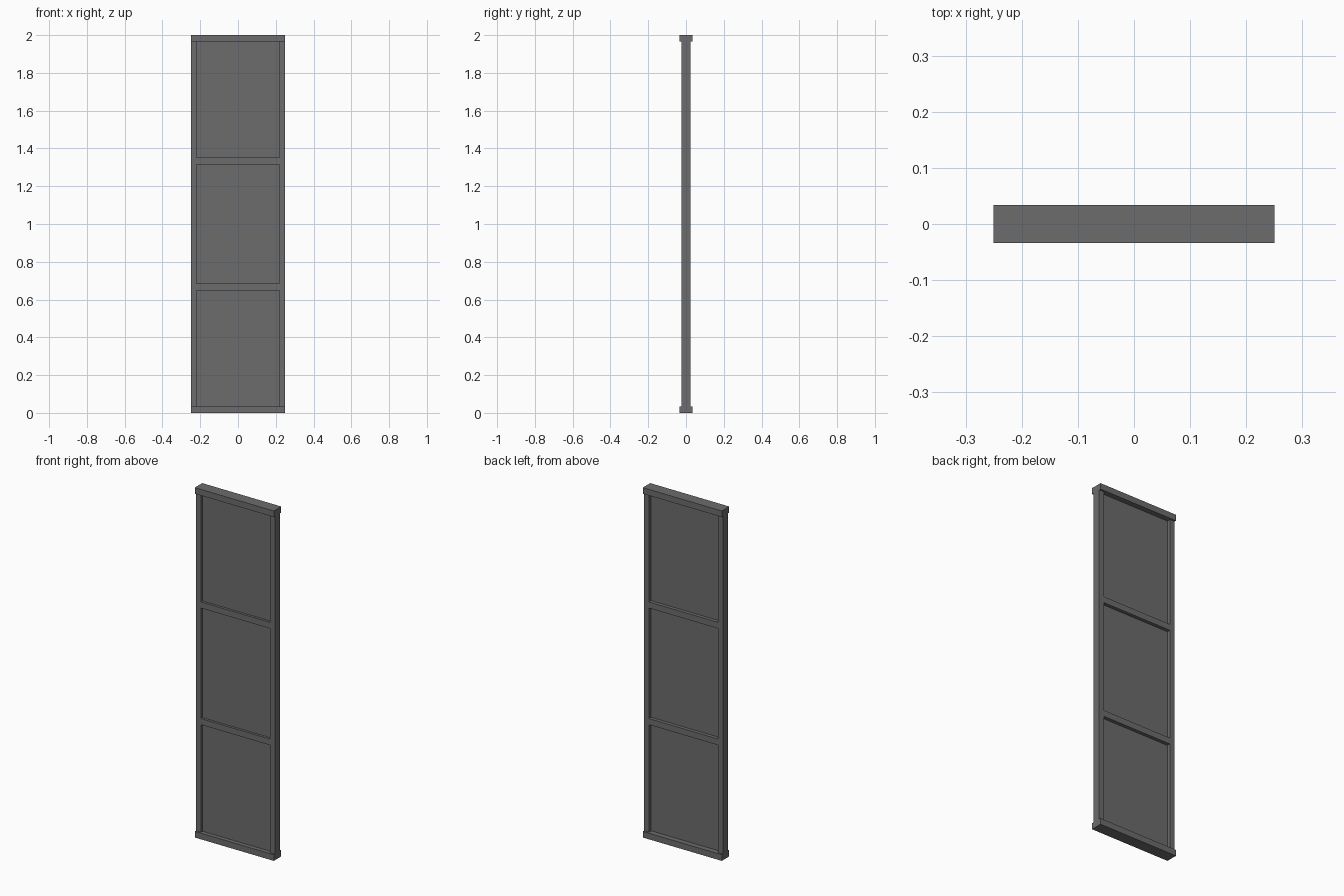
import bpy

cube = bpy.data.objects.get("Cube")
if cube:
    bpy.data.objects.remove(cube, do_unlink=True)

grey = bpy.data.materials.new("dark_grey")
colour = (0.15, 0.15, 0.15, 1)
grey.diffuse_color = colour
grey.use_nodes = True
grey.node_tree.nodes["Principled BSDF"].inputs["Base Color"].default_value = colour

WIDTH, HEIGHT = 0.5, 2.0
CAP_DEPTH, CAP_HEIGHT = 0.067, 0.035
FRAME_DEPTH, STILE_WIDTH = 0.046, 0.031
inner_width = WIDTH - 2 * STILE_WIDTH
inner_height = HEIGHT - 2 * CAP_HEIGHT


def box(name, centre, size):
    bpy.ops.mesh.primitive_cube_add(size=1, location=centre)
    obj = bpy.context.object
    obj.name = name
    obj.scale = size
    bpy.ops.object.transform_apply(location=False, rotation=False, scale=True)
    obj.data.materials.append(grey)
    return obj


# Wider caps at the foot and head
for name, z in (("bottom_cap", CAP_HEIGHT / 2), ("top_cap", HEIGHT - CAP_HEIGHT / 2)):
    box(name, (0, 0, z), (WIDTH, CAP_DEPTH, CAP_HEIGHT))

# Upright stiles
for name, side in (("left_stile", 1), ("right_stile", -1)):
    box(name, (side * (WIDTH - STILE_WIDTH) / 2, 0, HEIGHT / 2),
        (STILE_WIDTH, FRAME_DEPTH, inner_height))

# Cross rails at the thirds, flush with the stiles
for name, third in (("lower_rail", 1), ("upper_rail", 2)):
    box(name, (0, 0, HEIGHT * third / 3), (inner_width, FRAME_DEPTH, CAP_HEIGHT))

# Recessed panels between the rails
pitch = HEIGHT / 3
edges = [CAP_HEIGHT, pitch - CAP_HEIGHT / 2, pitch + CAP_HEIGHT / 2,
         2 * pitch - CAP_HEIGHT / 2, 2 * pitch + CAP_HEIGHT / 2, HEIGHT - CAP_HEIGHT]
for name, low, high in zip(("lower_panel", "middle_panel", "upper_panel"),
                           edges[::2], edges[1::2]):
    box(name, (0, -0.003, (low + high) / 2), (inner_width, 0.012, high - low))
